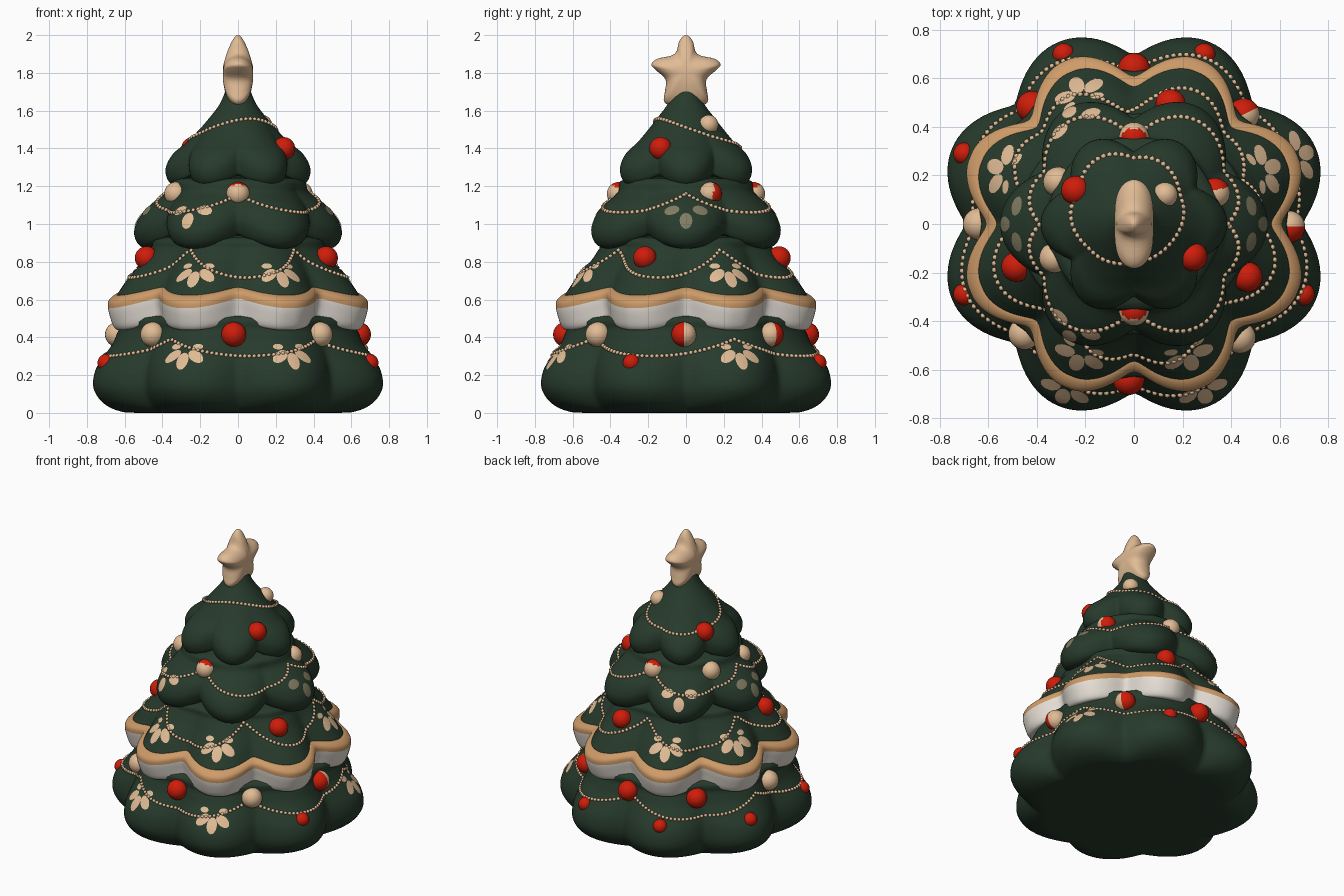
import bpy, bmesh, math
from mathutils import Vector
from mathutils.bvhtree import BVHTree

if "Cube" in bpy.data.objects:
    bpy.data.objects.remove(bpy.data.objects["Cube"])


def mat(name, r, g, b):
    m = bpy.data.materials.new(name)
    m.diffuse_color = (r, g, b, 1)
    m.use_nodes = True
    m.node_tree.nodes["Principled BSDF"].inputs["Base Color"].default_value = m.diffuse_color
    return m


GREEN = mat("pine_green", .020, .043, .025)
CREAM = mat("warm_cream", .75, .50, .30)
TRIM = mat("caramel_trim", .62, .33, .14)
RED = mat("bauble_red", .62, .012, .003)
WHITE = mat("snow_white", .78, .73, .66)
MUTED = mat("muted_sage", .22, .20, .12)


def catmull(pts, sub, closed=False):
    n, out = len(pts), []
    for i in range(n if closed else n - 1):
        q = []
        for k in (-1, 0, 1, 2):
            j = i + k
            q.append(pts[j % n] if closed else pts[min(max(j, 0), n - 1)])
        for s in range(sub):
            t = s / sub
            out.append([.5 * (2 * b + (c - a) * t + (2 * a - 5 * b + 4 * c - d) * t * t
                              + (3 * b - a - 3 * c + d) * t ** 3) for a, b, c, d in zip(*q)])
    if not closed:
        out.append(list(pts[-1]))
    return out


def finish(bm, name, mats):
    bmesh.ops.remove_doubles(bm, verts=bm.verts, dist=1e-5)
    for f in bm.faces:
        f.smooth = True
    me = bpy.data.meshes.new(name)
    bm.to_mesh(me)
    bm.free()
    for m in mats:
        me.materials.append(m)
    ob = bpy.data.objects.new(name, me)
    bpy.context.collection.objects.link(ob)
    return ob


def skin(bm, rings, rule=lambda i: 0):
    vs = [[bm.verts.new(p) for p in r] for r in rings]
    m = len(vs[0])
    for i in range(len(vs) - 1):
        for j in range(m):
            k = (j + 1) % m
            bm.faces.new((vs[i][j], vs[i][k], vs[i + 1][k], vs[i + 1][j])).material_index = rule(i)


trees = []


def tier(name, prof, n, phase, mats, rule=lambda i: 0, soft=.004):
    """Scalloped body; profile rows: lobe radius, height, notch depth, notch lift."""
    rings = []
    for R, z, a, d in catmull(prof, 4):
        R, ring = max(R, 0), []
        for j in range(192):
            t = 2 * math.pi * j / 192
            c = min(1, math.sqrt(math.cos(n / 2 * (t - math.radians(phase))) ** 2 + soft))
            r = R * (1 - a * (1 - c))
            ring.append((r * math.cos(t), r * math.sin(t), max(0, z + d * (1 - c))))
        rings.append(ring)
    bm = bmesh.new()
    skin(bm, rings, rule)
    bmesh.ops.recalc_face_normals(bm, faces=bm.faces)
    trees.append(BVHTree.FromBMesh(bm))
    return finish(bm, name, mats)


# Tree body, bottom to top
tier("base_tier", [(0, 0, 0, 0), (.53, 0, .05, 0), (.66, .01, .1, 0), (.75, .05, .14, 0), (.80, .11, .15, 0),
                   (.81, .17, .15, 0), (.79, .24, .14, 0), (.738, .31, .11, 0), (.69, .37, .08, 0),
                   (.655, .44, .06, 0), (.6, .52, .05, 0), (0, .56, 0, 0)], 8, 22.5, [GREEN])
tier("snow_tier", [(.45, .49, .1, .03), (.60, .465, .16, .06), (.665, .438, .18, .06), (.695, .452, .19, .06),
                   (.715, .50, .20, .06), (.728, .555, .20, .06), (.722, .595, .20, .055), (.672, .625, .20, .05),
                   (.6, .61, .20, .045)], 8, 22.5, [WHITE, TRIM], lambda i: int(i >= 20), .03)
tier("lower_tier", [(0, .6, 0, 0), (.6, .59, .2, .05), (.674, .615, .2, .05), (.658, .65, .195, .045),
                    (.605, .72, .16, .02), (.53, .80, .1, 0), (.475, .87, .06, 0), (.42, .93, .03, 0),
                    (0, .95, 0, 0)], 8, 22.5, [GREEN], soft=.03)
tier("middle_tier", [(0, .9, 0, 0), (.40, .885, .12, .07), (.48, .87, .18, .08), (.53, .895, .22, .08),
                     (.55, .96, .22, .06), (.52, 1.04, .19, .03), (.455, 1.11, .13, 0), (.375, 1.17, .06, 0),
                     (.32, 1.24, 0, 0), (0, 1.26, 0, 0)], 6, 0, [GREEN])
tier("upper_tier", [(0, 1.23, 0, 0), (.28, 1.22, .08, .05), (.34, 1.205, .18, .06), (.375, 1.24, .23, .05),
                    (.382, 1.30, .23, .04), (.345, 1.37, .18, .02), (.275, 1.43, .09, 0), (.205, 1.50, .03, 0),
                    (.145, 1.57, 0, 0), (.10, 1.63, 0, 0), (.076, 1.68, 0, 0), (.05, 1.74, 0, 0),
                    (0, 1.75, 0, 0)], 6, 0, [GREEN])

# Puffy star, lying in the y-z plane, thinner towards its top point
half = [(.035, 1.97), (.06, 1.90), (.15, 1.875), (.183, 1.845), (.16, 1.815), (.108, 1.765), (.112, 1.70),
        (.116, 1.65), (.08, 1.625)]
outline = catmull([(0, 2.0)] + half + [(0, 1.61)] + [(-y, z) for y, z in reversed(half)], 4, True)
rings = []
for k in range(25):
    u = -1 + k / 12
    s = math.cos(u * math.pi / 2) ** .6 if abs(u) < 1 else 0
    ring = []
    for y, z in outline:
        h = 1.80 + (z - 1.80) * s
        w = .08 * min(1, .5 + max(0, 2.0 - h) * 3, .82 + max(0, h - 1.64) * 1.5)
        ring.append((w * math.sin(u * math.pi / 2), y * s, h))
    rings.append(ring)
bm = bmesh.new()
skin(bm, rings)
bmesh.ops.recalc_face_normals(bm, faces=bm.faces)
finish(bm, "star_topper", [CREAM])


def polar(deg, r, z):
    return Vector((r * math.cos(math.radians(deg)), r * math.sin(math.radians(deg)), z))


def cast(origin, direction, dist):
    best = None
    for t in trees:
        h = t.ray_cast(origin, direction, dist)
        if h[0] is not None and (best is None or h[3] < best[3]):
            best = h
    return best


def bauble(name, deg, r, z, rad, mats, split=None, shift=0):
    bm = bmesh.new()
    bmesh.ops.create_uvsphere(bm, u_segments=28, v_segments=16, radius=rad)
    if split:
        for f in bm.faces:
            f.material_index = int(f.calc_center_median().dot(Vector(split).normalized()) > shift * rad)
    finish(bm, name, mats).location = polar(deg, r, z)


# Baubles: angle, colours, and the direction of the second colour
both = [CREAM, RED]
for deg, m, sp in [(-92, [RED], None), (-47, [CREAM], None), (-1, both, (0, -1, 0)), (45, both, (-.4, 1, 0)),
                   (90, [RED], None), (131, [RED], None), (180, [CREAM], None), (225, [CREAM], None)]:
    bauble("base_bauble", deg, .638, .415, .066, m, sp)
for deg in (157.5, 202.5, -22.5, 67.5, 112.5):
    bauble("low_bauble", deg, .755, .265, .046, [RED])
for deg in (200, -25, 73):
    bauble("lower_bauble", deg, .515, .82, .062, [RED])
for deg, m, sp, sh in [(-90, both, (0, .4, .8), .45), (21, both, (-.3, 1, -.2), 0), (90, both, (0, -.4, .8), .45),
                       (151, [CREAM], None, 0), (203, [CREAM], None, 0)]:
    bauble("middle_bauble", deg, .357, 1.16, .062, m, sp, sh)
for deg in (-29, 150):
    bauble("upper_bauble", deg, .277, 1.40, .06, [RED])
bauble("top_bauble", 43, .175, 1.525, .052, [CREAM])


def flower(name, deg, z, petals, m):
    """Thin petals wrapped onto the surface, fanning out from a point at the top."""
    radial = polar(deg, 1, 0)
    loc, nor, _, _ = cast(polar(deg, 1.2, z), -radial, 1.2)
    side = Vector((0, 0, 1)).cross(radial).normalized()
    nor = (nor - side * nor.dot(side)).normalized()
    up = nor.cross(side)
    bm = bmesh.new()

    def drop(x, y):
        p = loc + side * x + up * y
        h = cast(p + nor * .08, -nor, .25)
        return (h[0] if h else p) + nor * .004

    for ang, ln, wd in petals:
        a = math.radians(ang)
        axis, across = (math.sin(a), -math.cos(a)), (math.cos(a), math.sin(a))
        rings = []
        for k in range(4):
            ring = []
            for j in range(16):
                t = 2 * math.pi * j / 16
                u = .035 + ln / 2 + k / 3 * ln / 2 * math.cos(t)
                v = k / 3 * wd / 2 * math.sin(t)
                ring.append(drop(axis[0] * u + across[0] * v, .03 + axis[1] * u + across[1] * v))
            rings.append(ring)
        skin(bm, rings)
    bmesh.ops.recalc_face_normals(bm, faces=bm.faces)
    for f in bm.faces:
        if f.normal.dot(nor) < 0:
            f.normal_flip()
    finish(bm, name, [m])


five = [(0, .11, .066), (-50, .10, .064), (50, .10, .064), (-100, .055, .038), (100, .055, .038)]
three = [(0, .09, .068), (-85, .08, .064), (85, .08, .064)]
for deg in (22.5, -67.5, -112.5):
    flower("base_flower", deg, .32, five, CREAM)
for deg in (22.5, -67.5, -112.5, 112.5, 157.5):
    flower("lower_flower", deg, .75, five, CREAM)
for deg, m in ((0, MUTED), (180, MUTED), (-120, CREAM), (120, CREAM)):
    flower("middle_flower", deg, 1.06, three, m)


def garland(name, height):
    """Small beads dropped on the surface along height(angle)."""
    bm, last = bmesh.new(), None
    for i in range(1440):
        deg = i / 4
        h = cast(polar(deg, 1.2, height(deg)), -polar(deg, 1, 0), 1.2)
        if h and (last is None or (h[0] - last).length > .025):
            last = h[0]
            new = bmesh.ops.create_icosphere(bm, subdivisions=1, radius=.0125)["verts"]
            bmesh.ops.translate(bm, verts=new, vec=last)
    finish(bm, name, [CREAM])


def swag(low, high, count, peak):
    step = 360 / count
    return lambda d: low + (high - low) * abs(((d - peak) % step) / step * 2 - 1) ** 2


garland("base_garland", swag(.30, .39, 5, 22))
garland("lower_garland", swag(.715, .865, 5, 22))
garland("middle_garland", swag(1.06, 1.16, 4, 0))
garland("top_garland", lambda d: 1.48 - .07 * math.sin(math.radians(d)) + .03 * math.cos(math.radians(d)))
